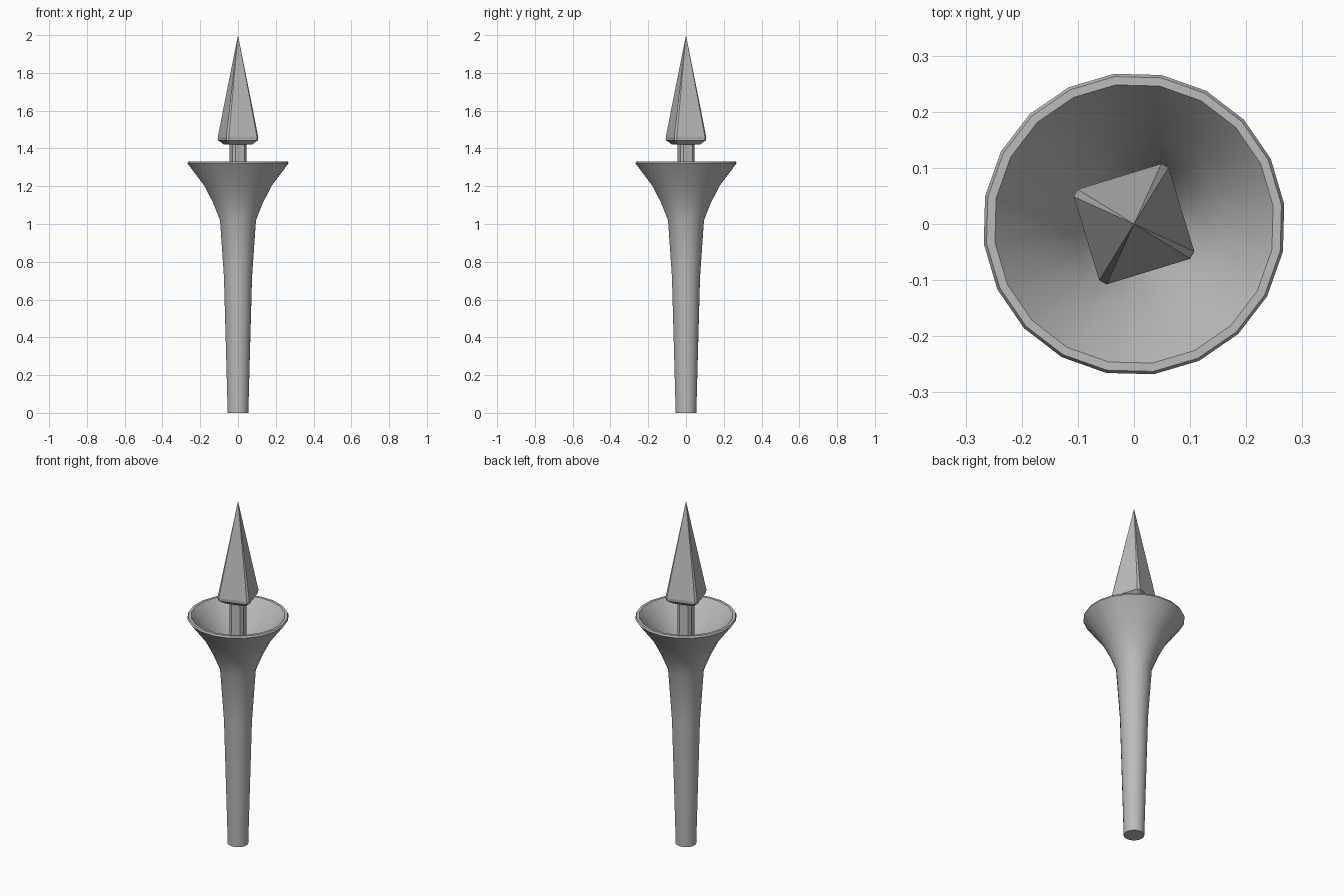
import bpy, bmesh, math

cube = bpy.data.objects.get("Cube")
if cube:
    bpy.data.objects.remove(cube)

grey = bpy.data.materials.new("plain grey")
grey.use_nodes = True
colour = (0.5, 0.5, 0.5, 1)
grey.diffuse_color = colour
grey.node_tree.nodes["Principled BSDF"].inputs["Base Color"].default_value = colour


def lathe(name, profile, angles, smooth):
    """Stack rings of (radius, z) at the given angles; radius 0 makes a point."""
    bm = bmesh.new()
    rings = []
    for r, z in profile:
        if r == 0:
            rings.append([bm.verts.new((0, 0, z))] * len(angles))
        else:
            rings.append([bm.verts.new((r * math.cos(a), r * math.sin(a), z)) for a in angles])
    for low, high in zip(rings, rings[1:]):
        for i in range(len(angles)):
            j = (i + 1) % len(angles)
            corners = dict.fromkeys((low[i], low[j], high[j], high[i]))
            bm.faces.new(list(corners))
    for ring in (rings[0], rings[-1]):
        if ring[0] is not ring[1]:
            bm.faces.new(ring)
    bmesh.ops.recalc_face_normals(bm, faces=bm.faces)
    mesh = bpy.data.meshes.new(name)
    bm.to_mesh(mesh)
    bm.free()
    mesh.materials.append(grey)
    obj = bpy.data.objects.new(name, mesh)
    bpy.context.collection.objects.link(obj)
    bpy.ops.object.select_all(action="DESELECT")
    obj.select_set(True)
    bpy.context.view_layer.objects.active = obj
    if smooth:
        bpy.ops.object.shade_smooth_by_angle(angle=math.radians(smooth))
    return obj


def chamfered_square(turn, half_cut):
    return [math.radians(turn + 90 * k + s * half_cut) for k in range(4) for s in (-1, 1)]


# Tapered handle flaring into a hollow cup with a thin rim
round_angles = [math.radians(7.5 + 18 * i) for i in range(20)]
lathe("handle_and_cup",
      [(0.055, 0), (0.075, 0.72), (0.096, 1.02), (0.132, 1.11), (0.178, 1.2),
       (0.27, 1.322), (0.265, 1.332), (0.25, 1.332),
       (0.16, 1.21), (0.115, 1.12), (0.076, 1.03), (0, 1.03)],
      round_angles, 50)

# Square stem rising out of the cup
lathe("stem", [(0.046, 1.03), (0.046, 1.425)], chamfered_square(62, 12), 0)

# Four-sided spike with narrow chamfered corners
lathe("spike", [(0.08, 1.42), (0.116, 1.443), (0.118, 1.46), (0, 2)],
      chamfered_square(62, 3.6), 0)
